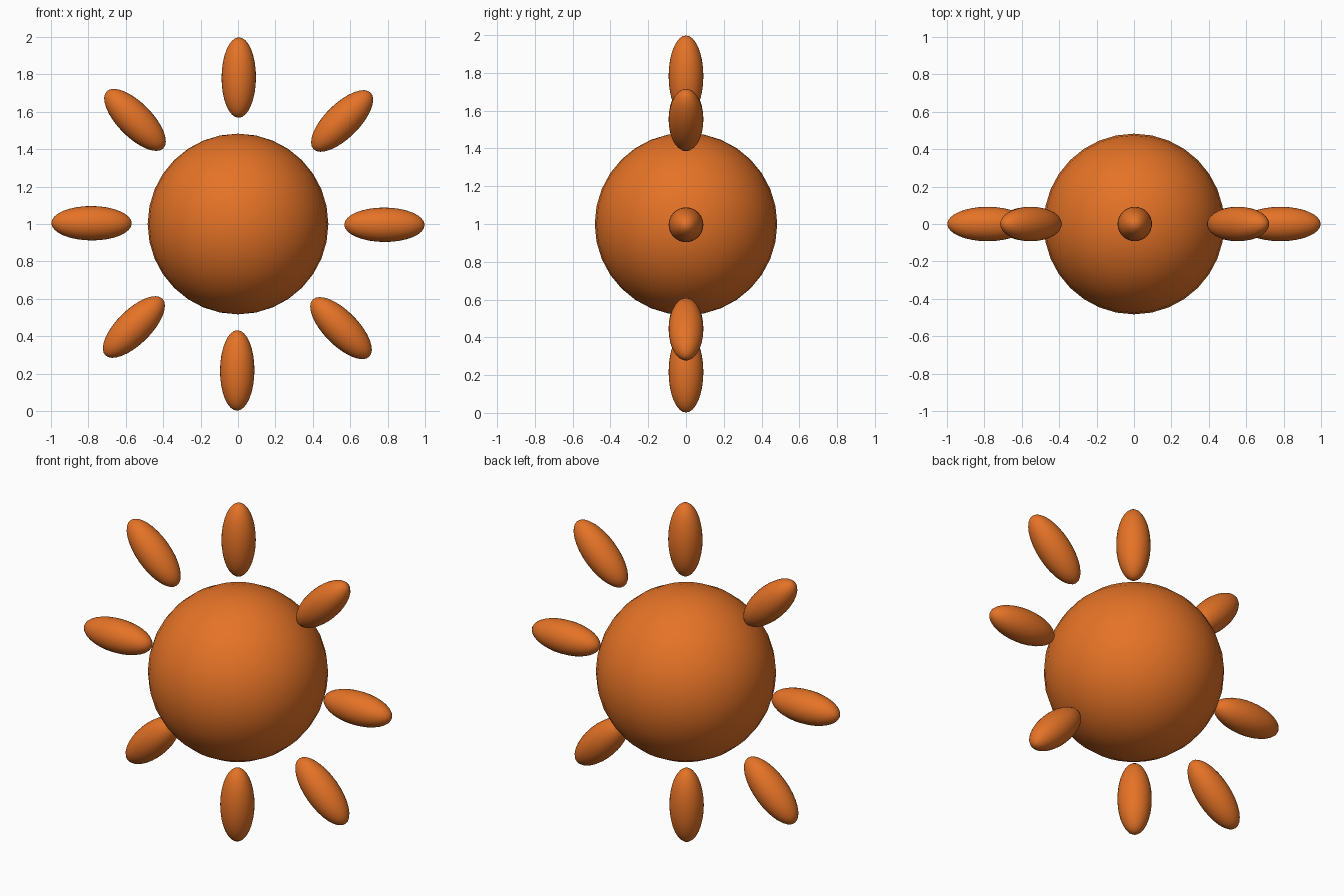
import bpy
import math

if "Cube" in bpy.data.objects:
    bpy.data.objects.remove(bpy.data.objects["Cube"])

CENTER_Z = 1.0
BALL_RADIUS = 0.483
RAY_COUNT = 8
RAY_DISTANCE = 0.783
RAY_SIZE = (0.092, 0.092, 0.215)
RING_TWIST = math.radians(0.3)

orange = bpy.data.materials.new("orange")
orange.diffuse_color = (0.78, 0.17, 0.02, 1.0)
orange.use_nodes = True
orange.node_tree.nodes["Principled BSDF"].inputs["Base Color"].default_value = orange.diffuse_color


def ellipsoid(name, location, size, tilt=0.0):
    """Smooth ellipsoid whose long axis is tilted about y."""
    bpy.ops.mesh.primitive_uv_sphere_add(
        segments=32, ring_count=16, radius=1.0,
        location=location, rotation=(0, tilt, 0))
    obj = bpy.context.object
    obj.name = name
    obj.scale = size
    bpy.ops.object.transform_apply(location=False, rotation=False, scale=True)
    bpy.ops.object.shade_smooth()
    obj.data.materials.append(orange)
    return obj


# Sun ball
ellipsoid("sun_ball", (0, 0, CENTER_Z), (BALL_RADIUS,) * 3)

# Ring of rays in the xz plane, each pointing outwards
for i in range(RAY_COUNT):
    angle = RING_TWIST + i * 2 * math.pi / RAY_COUNT
    position = (RAY_DISTANCE * math.sin(angle), 0,
                CENTER_Z + RAY_DISTANCE * math.cos(angle))
    ellipsoid(f"sun_ray_{i + 1}", position, RAY_SIZE, angle)
